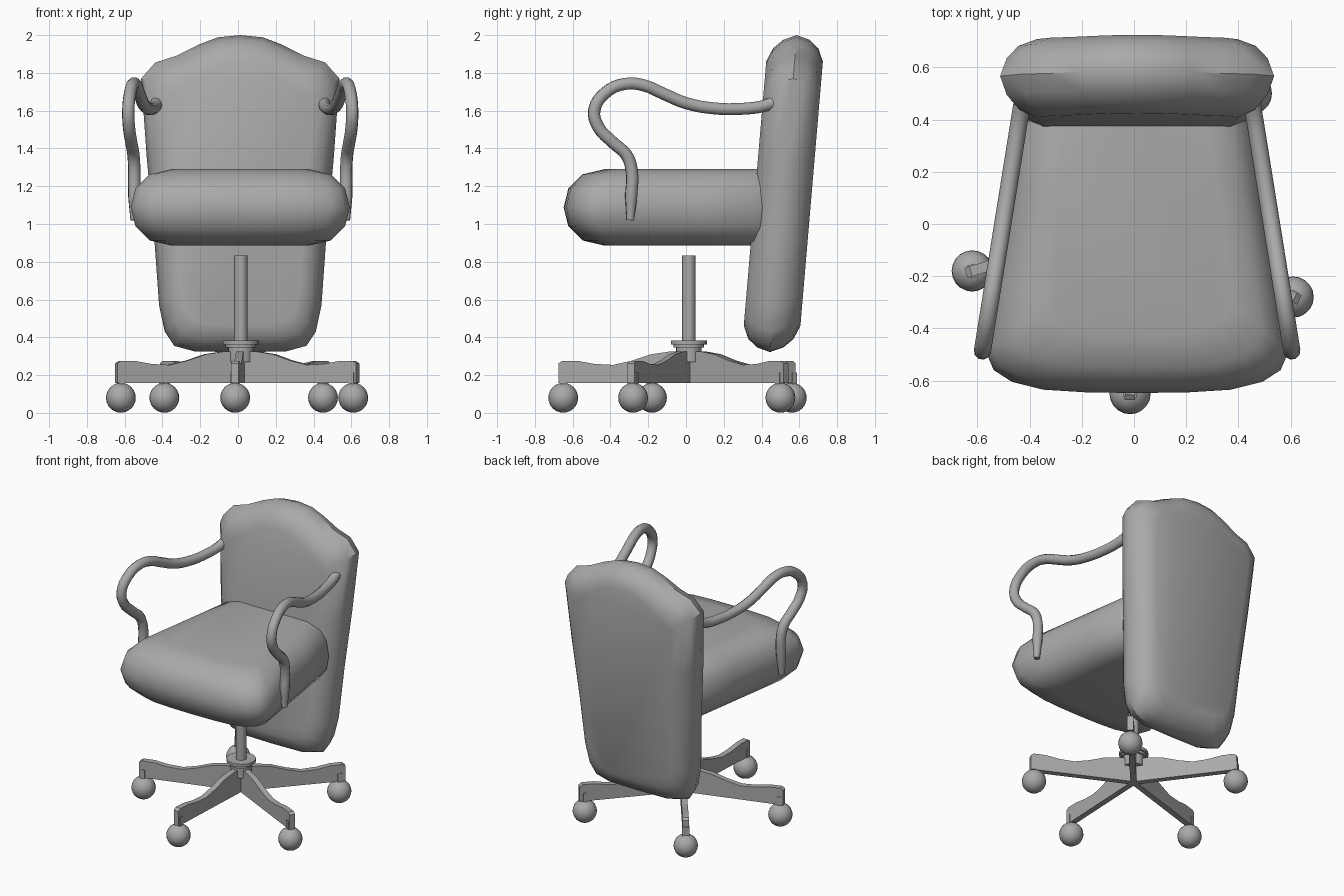
import bpy, bmesh
from math import atan2, cos, sin
from mathutils import Matrix, Vector

cube = bpy.data.objects.get("Cube")
if cube:
    bpy.data.objects.remove(cube, do_unlink=True)

GREY = (0.4, 0.4, 0.4, 1.0)
grey = bpy.data.materials.new("mid_grey")
grey.use_nodes = True
grey.diffuse_color = GREY
grey.node_tree.nodes["Principled BSDF"].inputs["Base Color"].default_value = GREY

CX = 0.012          # the chair sits slightly off centre
HUB = Vector((0.015, 0.015, 0))


def finish(obj, angle=0.7):
    obj.data.materials.clear()
    obj.data.materials.append(grey)
    bpy.ops.object.select_all(action='DESELECT')
    obj.select_set(True)
    bpy.context.view_layer.objects.active = obj
    bpy.ops.object.shade_smooth_by_angle(angle=angle)
    return obj


def from_bmesh(name, bm, angle=0.7):
    bmesh.ops.recalc_face_normals(bm, faces=bm.faces)
    mesh = bpy.data.meshes.new(name)
    bm.to_mesh(mesh)
    bm.free()
    obj = bpy.data.objects.new(name, mesh)
    bpy.context.collection.objects.link(obj)
    return finish(obj, angle)


def cushion(name, half, layers, pivot, reach, place):
    """Loft a mirrored outline through inset layers on both sides of its middle."""
    outline = half + [(-u, v) for u, v in reversed(half) if u > 0]
    stack = [(i, -w) for i, w in reversed(layers)] + layers[1:]
    bm = bmesh.new()
    rings = []
    for inset, w in stack:
        su, sv = 1 - inset / reach[0], 1 - inset / reach[1]
        rings.append([bm.verts.new(place(u * su, pivot + (v - pivot) * sv, w))
                      for u, v in outline])
    n = len(outline)
    for a, b in zip(rings, rings[1:]):
        for k in range(n):
            j = (k + 1) % n
            bm.faces.new((a[k], a[j], b[j], b[k]))
    bm.faces.new(rings[0])
    bm.faces.new(rings[-1])
    return from_bmesh(name, bm)


# Seat cushion, wider at the front
cushion("seat",
        [(0, -.648), (.2, -.645), (.36, -.635), (.48, -.605), (.55, -.56), (.58, -.49),
         (.55, -.3), (.485, .1), (.44, .38), (.4, .43), (0, .43)],
        [(0, 0), (.025, .1), (.1, .175), (.22, .203)],
        .43, (.58, 1.08),
        lambda u, v, w: (CX + u, v, 1.088 + w))

# Backrest with a humped top, leaning backwards
cushion("backrest",
        [(0, .322), (.24, .325), (.35, .355), (.4, .43), (.43, .57), (.455, .92),
         (.495, 1.35), (.525, 1.77), (.45, 1.855), (.34, 1.89), (.22, 1.95),
         (.12, 1.988), (0, 2)],
        [(0, 0), (.025, .07), (.07, .12), (.14, .15)],
        1.16, (.525, .84),
        lambda u, v, w: (CX + u, .465 + (v - .57) * .085 + w, v))

# Curved arms, each lying in a vertical plane that spreads towards the front
ARM = [(.47, 1.645), (.4, 1.622), (.3, 1.61), (.15, 1.612), (0, 1.64), (-.12, 1.69),
       (-.22, 1.733), (-.32, 1.742), (-.42, 1.7), (-.485, 1.605), (-.465, 1.515),
       (-.385, 1.43), (-.315, 1.365), (-.287, 1.28), (-.29, 1.15), (-.295, 1.02)]
for name, side in (("left_arm", 1), ("right_arm", -1)):
    curve = bpy.data.curves.new(name, 'CURVE')
    curve.dimensions = '3D'
    curve.bevel_depth = .033
    curve.bevel_resolution = 3
    curve.resolution_u = 4
    curve.use_fill_caps = True
    spline = curve.splines.new('BEZIER')
    spline.bezier_points.add(len(ARM) - 1)
    for p, (y, z) in zip(spline.bezier_points, ARM):
        p.co = (CX + side * (.515 - .16 * y), y, z)
        p.handle_left_type = p.handle_right_type = 'AUTO'
    spline.bezier_points[-1].radius = .6
    temp = bpy.data.objects.new(name + "_path", curve)
    bpy.context.collection.objects.link(temp)
    deps = bpy.context.evaluated_depsgraph_get()
    mesh = bpy.data.meshes.new_from_object(temp.evaluated_get(deps))
    bpy.data.objects.remove(temp, do_unlink=True)
    arm = bpy.data.objects.new(name, mesh)
    bpy.context.collection.objects.link(arm)
    finish(arm)


# Column and hub
def cylinder(name, radius, low, high):
    bpy.ops.mesh.primitive_cylinder_add(vertices=20, radius=radius, depth=high - low,
                                        location=HUB + Vector((0, 0, (low + high) / 2)))
    bpy.context.object.name = name
    finish(bpy.context.object)


cylinder("column", .035, .3, .832)
cylinder("hub", .068, .27, .36)
cylinder("hub_collar", .08, .345, .365)
cylinder("hub_rim", .095, .362, .383)

# Five wavy legs with ball casters
LEG = [(0, .157), (.69, .157), (.69, .262), (.67, .276), (.59, .275), (.5, .259), (.4, .254),
       (.3, .277), (.2, .31), (.1, .325), (0, .325)]
WHEELS = [(-.62, -.18), (-.39, .56), (.45, .5), (.61, -.28), (-.015, -.65)]
for i, (x, y) in enumerate(WHEELS, 1):
    angle = atan2(y - HUB.y, x - HUB.x)
    along = Vector((cos(angle), sin(angle), 0))
    across = Vector((-along.y, along.x, 0))
    bm = bmesh.new()
    face = bm.faces.new([bm.verts.new(HUB + along * r - across * .02 + Vector((0, 0, z)))
                         for r, z in LEG])
    side = bmesh.ops.extrude_face_region(bm, geom=[face])
    bmesh.ops.translate(bm, vec=across * .04,
                        verts=[g for g in side['geom'] if isinstance(g, bmesh.types.BMVert)])
    from_bmesh(f"leg_{i}", bm, .5)

    bm = bmesh.new()
    bmesh.ops.create_cube(bm, size=1, matrix=Matrix.Translation((x, y, .17))
                          @ Matrix.Rotation(angle, 4, 'Z')
                          @ Matrix.Diagonal((.03, .05, .09, 1)))
    from_bmesh(f"caster_stem_{i}", bm)

    bpy.ops.mesh.primitive_uv_sphere_add(segments=20, ring_count=12, radius=.079,
                                         location=(x, y, .08))
    bpy.context.object.name = f"caster_{i}"
    finish(bpy.context.object)
